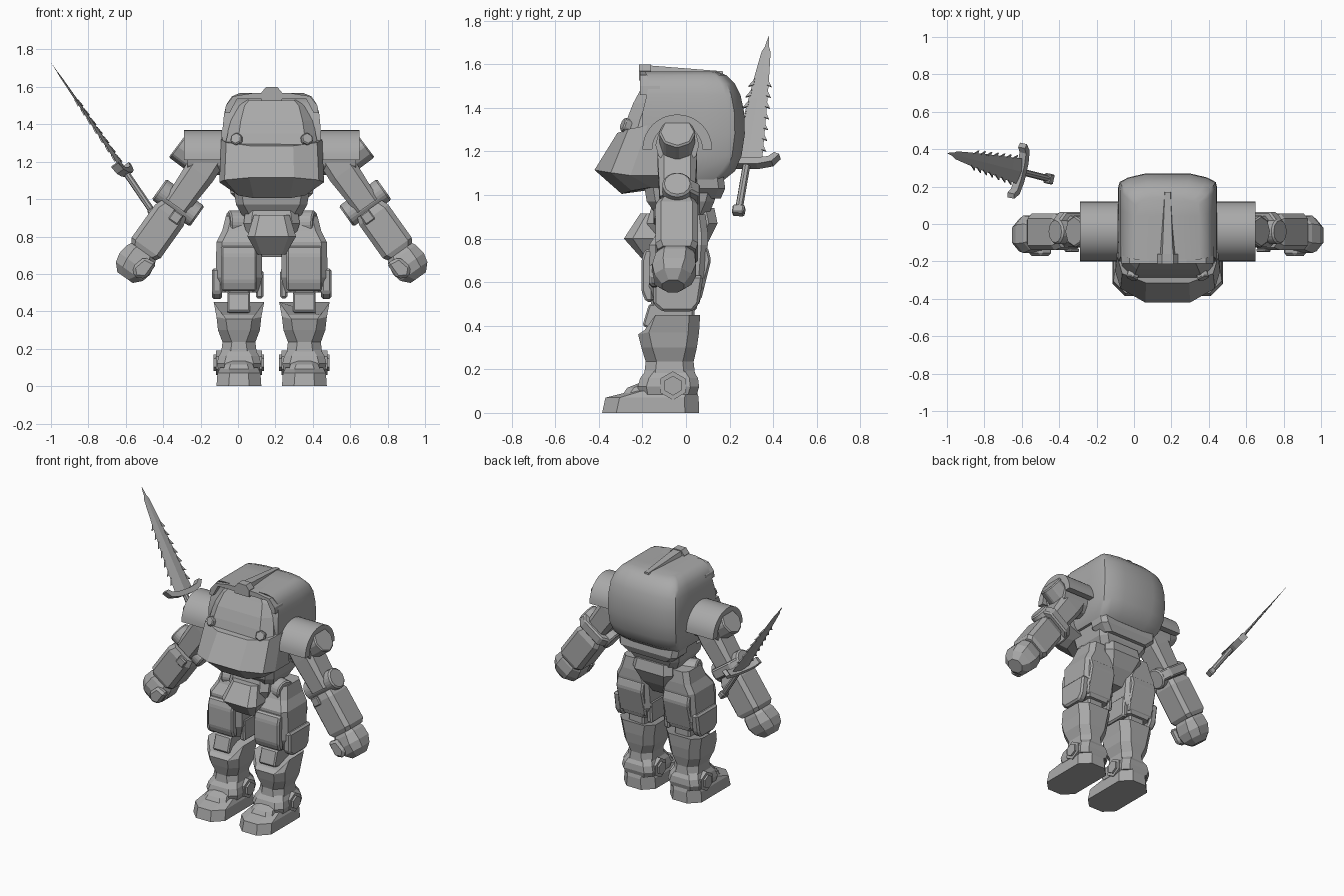
import bpy, bmesh, math
from mathutils import Matrix, Vector

if "Cube" in bpy.data.objects:
    bpy.data.objects.remove(bpy.data.objects["Cube"])

CX = 0.18  # body centre line
grey = bpy.data.materials.new("plain_grey")
grey.use_nodes = True
grey.diffuse_color = (0.4, 0.4, 0.4, 1)
grey.node_tree.nodes["Principled BSDF"].inputs["Base Color"].default_value = (0.4, 0.4, 0.4, 1)


def finish(name, bm, both=False, place=None, bevel=0.0, smooth=0, offset=CX):
    """Turn a bmesh into one object, or a mirrored left and right pair."""
    if place:
        bm.transform(place)
    bmesh.ops.recalc_face_normals(bm, faces=bm.faces[:])
    if bevel:
        bmesh.ops.bevel(bm, geom=bm.edges[:], offset=bevel, segments=1, profile=0.5,
                        affect='EDGES', clamp_overlap=True)
    for side in ((1, -1) if both else (1,)):
        part = bm.copy()
        part.transform(Matrix.Translation((offset, 0, 0)) @ Matrix.Diagonal((side, 1, 1, 1)))
        if side < 0:
            bmesh.ops.reverse_faces(part, faces=part.faces[:])
        full = ("left_" if side > 0 else "right_") + name if both else name
        mesh = bpy.data.meshes.new(full)
        part.to_mesh(mesh)
        part.free()
        mesh.materials.append(grey)
        ob = bpy.data.objects.new(full, mesh)
        bpy.context.collection.objects.link(ob)
        if smooth:
            bpy.ops.object.select_all(action='DESELECT')
            ob.select_set(True)
            bpy.context.view_layer.objects.active = ob
            bpy.ops.object.shade_smooth_by_angle(angle=math.radians(smooth))
    bm.free()


def loft(name, rings, **kw):
    """Skin a stack of equal point rings and cap both ends."""
    bm = bmesh.new()
    rows = [[bm.verts.new(p) for p in ring] for ring in rings]
    for a, b in zip(rows, rows[1:]):
        for i in range(len(a)):
            j = (i + 1) % len(a)
            bm.faces.new((a[i], a[j], b[j], b[i]))
    bm.faces.new(rows[0])
    bm.faces.new(rows[-1])
    finish(name, bm, **kw)


def octo(z, hw, y0, y1, c=0.04, u=0.0):
    """Rectangle with cut corners, in plan."""
    q = [(hw, y0 + c), (hw, y1 - c), (hw - c, y1), (c - hw, y1),
         (-hw, y1 - c), (-hw, y0 + c), (c - hw, y0), (hw - c, y0)]
    return [(u + x, y, z) for x, y in q]


def box(name, size, centre, bevel=0.012, **kw):
    bm = bmesh.new()
    bmesh.ops.create_cube(bm, size=1)
    bm.transform(Matrix.Translation(centre) @ Matrix.Diagonal((*size, 1)))
    finish(name, bm, bevel=bevel, **kw)


def drum(name, centre, axis, r, depth, sides=12, **kw):
    bm = bmesh.new()
    bmesh.ops.create_cone(bm, cap_ends=True, segments=sides, radius1=r, radius2=r, depth=depth)
    turn = Vector(axis).to_track_quat('Z', 'Y').to_matrix().to_4x4()
    bm.transform(Matrix.Translation(centre) @ turn)
    finish(name, bm, **kw)


def prism(name, outline, lo, hi, axis, **kw):
    """Extrude a flat outline along x, y or z."""
    def at(p, h):
        q = list(p)
        q.insert(axis, h)
        return q
    loft(name, [[at(p, lo) for p in outline], [at(p, hi) for p in outline]], **kw)


# Rounded body shell: flat at the front, softly faceted at the back
def shell_ring(z, w, y0, y1):
    half = [(w, y0), (w, .3 * y1), (w, .72 * y1), (.97 * w, .83 * y1), (.8 * w, .92 * y1), (.45 * w, y1)]
    return [(x, y, z) for x, y in half] + [(-x, y, z) for x, y in reversed(half)]


loft("body_shell", [shell_ring(*r) for r in (
    (1.07, .225, -.12, .175), (1.11, .245, -.14, .225), (1.18, .26, -.17, .255),
    (1.28, .265, -.2, .27), (1.38, .262, -.2, .267), (1.46, .254, -.18, .25),
    (1.51, .24, -.17, .225), (1.55, .212, -.18, .185), (1.567, .17, -.19, .14))], smooth=38)
loft("visor", [octo(1.28, .25, -.29, 0, .06), octo(1.35, .235, -.27, 0, .06),
               octo(1.42, .225, -.243, 0, .06), octo(1.5, .205, -.2, 0, .06), octo(1.53, .18, -.185, 0, .06)])
prism("brow", [(-.25, 1.46), (-.245, 1.5), (-.205, 1.55), (-.1, 1.567), (.1, 1.567), (.205, 1.55), (.245, 1.5),
               (.25, 1.46), (.225, 1.46), (.185, 1.535), (-.185, 1.535), (-.225, 1.46)], -.21, -.12, 1)
# Crest: wide hooked front fading into the top
loft("crest_hook", [[(-.055, y, 1.525), (-.055, y, 1.57), (-.03, y, 1.6), (.03, y, 1.6), (.055, y, 1.57),
                     (.055, y, 1.525)] for y in (-.215, -.16)])
loft("crest", [[(-.05, -.2, 1.55), (-.03, -.2, 1.597), (.03, -.2, 1.597), (.05, -.2, 1.55)],
               [(-.02, .17, 1.54), (-.015, .17, 1.568), (.015, .17, 1.568), (.02, .17, 1.54)]])


# Jaw with a forward centre plate
def jaw_ring(z, hw, mid, yf, ys, zs, yb):
    half = [(hw, yb, zs), (hw, ys + .09, zs), (hw * .9, ys, (z + zs) / 2), (mid, yf, z)]
    return half + [(-x, y, h) for x, y, h in reversed(half)]


loft("jaw", [jaw_ring(1.285, .27, .115, -.315, -.265, 1.32, -.1),
             jaw_ring(1.115, .28, .12, -.42, -.345, 1.09, -.1),
             jaw_ring(1.005, .2, .095, -.295, -.25, 1.035, -.08)])
drum("face_bolt", (.183, -.265, 1.315), (.3, -.9, .35), .035, .06, 6, both=True, bevel=.006)

# Waist, back skirt and pelvis
loft("waist", [octo(.9, .15, -.13, .1), octo(.97, .19, -.18, .13), octo(1.09, .21, -.2, .16)])
loft("back_skirt", [octo(.985, .17, .04, .16, .03), octo(1.03, .22, .02, .18, .03), octo(1.1, .23, .02, .17, .03)])
loft("pelvis", [octo(.69, .07, -.12, .03, .02), octo(.78, .12, -.16, .1), octo(.87, .15, -.18, .145), octo(.94, .14, -.16, .13)])
loft("front_skirt", [octo(.705, .075, -.2, -.05, .02), octo(.8, .13, -.285, -.05, .04), octo(.915, .095, -.21, -.05, .03)])
drum("hip_joint", (.165, -.05, .87), (1, -.25, 0), .07, .14, 12, both=True, bevel=.008)

# Legs
L = .175
loft("thigh", [octo(.5, .1, -.15, .06, .03, L), octo(.58, .125, -.17, .085, .03, L),
               octo(.77, .12, -.17, .1, .03, L), octo(.83, .09, -.13, .1, .03, L),
               octo(.91, .07, -.1, .09, .03, L)], both=True)
prism("thigh_front_plate", [(-.15, .75), (-.19, .75), (-.205, .7), (-.205, .56), (-.185, .51), (-.15, .51)],
      L - .095, L + .095, 0, both=True, bevel=.01)
prism("thigh_side_plate", [(-.15, .63), (.08, .63), (.06, .5), (.03, .465), (-.11, .465), (-.15, .5)],
      L + .09, L + .145, 0, both=True, bevel=.012)
prism("thigh_inner_plate", [(-.13, .62), (.06, .62), (.05, .47), (-.12, .47)],
      L - .13, L - .09, 0, both=True, bevel=.01)
prism("thigh_back_plate", [(.04, .77), (.1, .76), (.115, .7), (.07, .52), (.02, .51)],
      L - .1, L + .1, 0, both=True, bevel=.01)
box("knee", (.12, .2, .2), (L, -.06, .45), both=True)
prism("knee_pad", [(-.1, .5), (-.17, .5), (-.2, .4), (-.1, .36)], L - .06, L + .06, 0, both=True, bevel=.008)


# Shin with a flared top that dips at the knee
def shin_ring(z, hw, y0, y1, dip=0.0):
    return [(x, y, h - (dip if y == y0 else 0)) for x, y, h in octo(z, hw, y0, y1, .05, L)]


loft("shin", [shin_ring(*r) for r in ((.1, .105, -.2, .05), (.235, .088, -.185, .035),
     (.3, .112, -.205, .05), (.37, .12, -.22, .06, .01), (.45, .135, -.19, .065, .07))], both=True)
loft("ankle_cuff", [octo(.085, .11, -.215, .05, .04, L), octo(.12, .118, -.222, .06, .04, L),
                    octo(.16, .108, -.21, .055, .04, L), octo(.2, .085, -.18, .03, .04, L)], both=True)
drum("ankle_bolt", (L, -.06, .125), (1, 0, 0), .066, .245, 6, both=True)
drum("ankle_bolt_cap", (L, -.06, .125), (1, 0, 0), .045, .27, 6, both=True)
loft("foot", [octo(.0, .12, -.385, .06, .065, L), octo(.07, .115, -.37, .058, .065, L),
              octo(.1, .1, -.25, .05, .045, L)], both=True)
loft("instep", [octo(.07, .09, -.3, 0, .03, L), octo(.115, .075, -.27, 0, .03, L),
                octo(.135, .06, -.22, 0, .03, L)], both=True)

# Arched shoulder guards
arc = [math.pi * i / 16 for i in range(17)]
arch = [(-.04 + r * math.cos(a), 1.21 + r * math.sin(a)) for r, seq in ((.16, arc), (.115, arc[::-1])) for a in seq]
prism("shoulder_guard", arch, .265, .47, 0, both=True, smooth=35)
drum("shoulder_axle", (.33, -.04, 1.23), (1, 0, 0), .1, .24, 12, both=True)

# Arms: local -z runs down the arm, local x points outward
n, d = Vector((.815, 0, .58)), Vector((.58, 0, -.815))
arm = Matrix.Translation((.5, -.04, .98)) @ Matrix((n, Vector((0, 1, 0)), -d)).transposed().to_4x4()
kw = dict(both=True, place=arm)
loft("upper_arm", [octo(-.02, .07, -.08, .08, .02), octo(.2, .085, -.09, .09, .03),
                   octo(.3, .08, -.09, .09, .03)], **kw)
drum("shoulder_cap", (.435, -.04, 1.24), (.8, 0, .6), .085, .165, 8, both=True, bevel=.008)
drum("elbow", (0, 0, 0), (1, 0, 0), .07, .25, 12, bevel=.01, **kw)
prism("elbow_band", [(-.12, -.06), (-.12, .06), (-.08, .105), (.08, .105), (.12, .06), (.12, -.06)],
      -.035, .035, 2, bevel=.01, **kw)
loft("forearm", [octo(-.32, .08, -.09, .085, .025), octo(-.295, .095, -.1, .095, .025),
                 octo(-.08, .095, -.1, .095, .025), octo(-.04, .08, -.085, .08, .025)], **kw)
box("forearm_tab", (.06, .02, .06), (-.035, -.1, -.07), .006, **kw)
# Faceted fist and thumb
loft("fist", [octo(-.28, .06, -.07, .06, .03), octo(-.34, .09, -.1, .08, .04), octo(-.4, .1, -.115, .085, .05),
              octo(-.45, .088, -.105, .065, .045), octo(-.49, .05, -.07, .03, .03)], **kw)
prism("thumb", [(-.095, -.33), (-.02, -.34), (0, -.42), (-.04, -.46), (-.095, -.43)], -.13, -.08, 1, bevel=.015, **kw)

# Serrated dagger floating behind the right arm
hilt, tip = Vector((-.605, .28, 1.15)), Vector((-1, .38, 1.73))
up = (tip - hilt).normalized()
across = Vector((.06, .27, 0))
across = (across - up * across.dot(up)).normalized()
dagger = Matrix.Translation(hilt) @ Matrix((across, up.cross(across), up)).transposed().to_4x4()
kw = dict(place=dagger, offset=0)
length = (tip - hilt).length


def half_width(t):
    return .062 * (1 - t) ** .75 + (.008 if t < .9 else 0)


steps = [(i / 24, half_width(i / 24)) for i in range(24)]
bm = bmesh.new()
for face in (1, -1):
    for side in (1, -1):
        spine = [bm.verts.new((0, face * .012 * (1 - t), t * length)) for t, w in steps]
        edge = [bm.verts.new((side * w, 0, t * length)) for t, w in steps]
        point = bm.verts.new((0, 0, length))
        for i in range(len(steps) - 1):
            bm.faces.new((spine[i], spine[i + 1], edge[i + 1], edge[i]))
        bm.faces.new((spine[-1], point, edge[-1]))
bmesh.ops.remove_doubles(bm, verts=bm.verts[:], dist=1e-4)
finish("blade", bm, **kw)
for side in (1, -1):
    for k in range(7):
        t = .1 + .085 * k
        w, z = half_width(t) - .008, t * length
        prism(f"blade_tooth_{k}_{'a' if side > 0 else 'b'}",
              [(side * w, z), (side * (w + .024), z - .008), (side * w, z + .035)], -.004, .004, 1, **kw)
prism("guard", [(-.15, .035), (-.12, -.005), (-.05, -.022), (.05, -.022), (.12, -.005), (.15, .035),
                (.125, .045), (.1, .022), (.04, .012), (-.04, .012), (-.1, .022), (-.125, .045)],
      -.022, .022, 1, **kw)
drum("grip", (0, 0, -.135), (0, 0, 1), .018, .25, 8, **kw)
box("pommel", (.055, .04, .045), (0, 0, -.27), .006, **kw)
